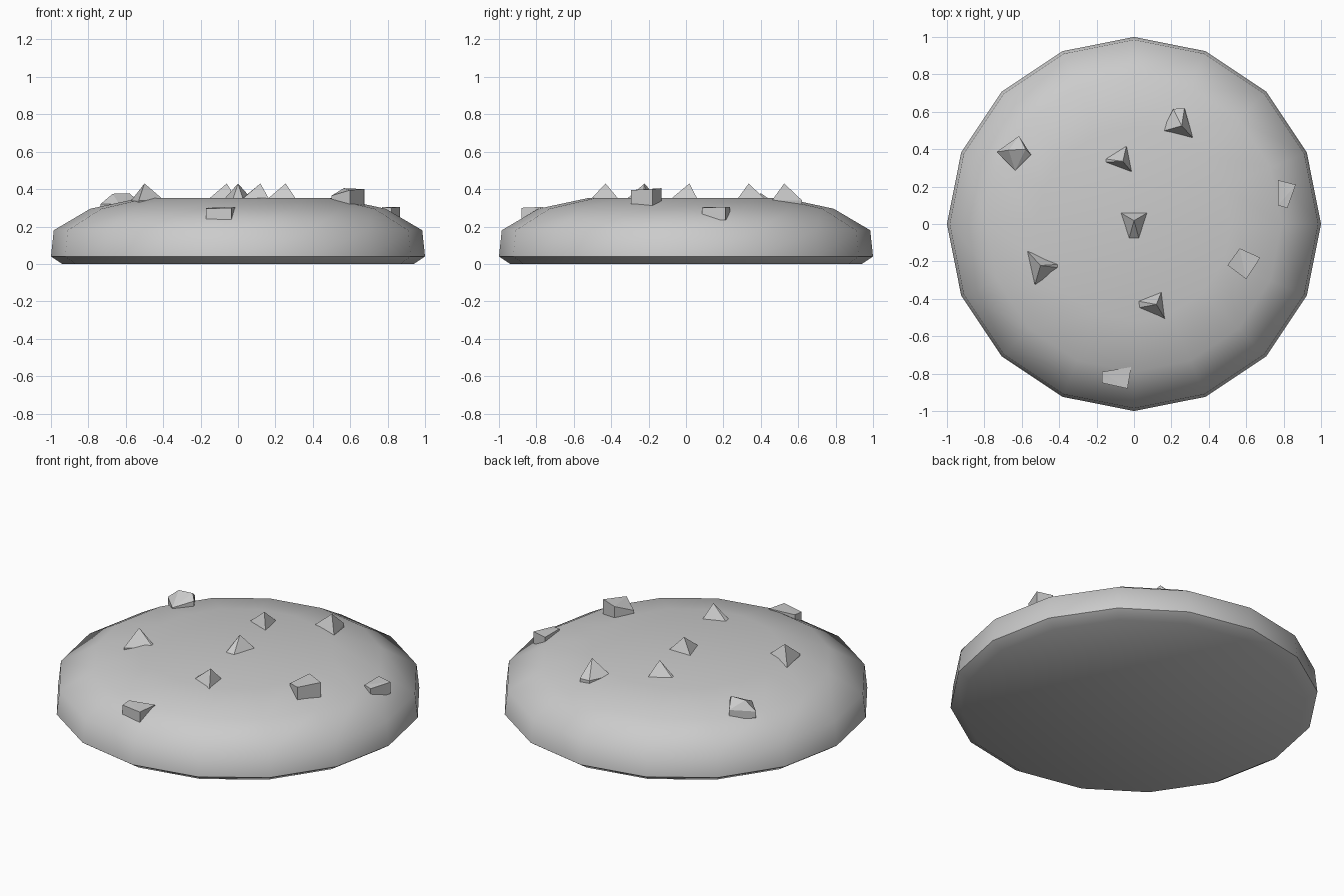
import bpy, bmesh, math

if "Cube" in bpy.data.objects:
    bpy.data.objects.remove(bpy.data.objects["Cube"])

SIDES = 16


def add_object(name, bm):
    bmesh.ops.recalc_face_normals(bm, faces=bm.faces)
    mesh = bpy.data.meshes.new(name)
    bm.to_mesh(mesh)
    bm.free()
    ob = bpy.data.objects.new(name, mesh)
    bpy.context.collection.objects.link(ob)
    return ob


# Cookie body: a low-poly profile turned around z
profile = [(0.94, 0.0), (1.0, 0.04), (0.985, 0.18), (0.79, 0.295), (0.52, 0.353)]
bm = bmesh.new()
rings = []
for r, z in profile:
    rings.append([bm.verts.new((r * math.cos(2 * math.pi * i / SIDES),
                                r * math.sin(2 * math.pi * i / SIDES), z))
                  for i in range(SIDES)])
for a, b in zip(rings, rings[1:]):
    for i in range(SIDES):
        j = (i + 1) % SIDES
        bm.faces.new((a[i], a[j], b[j], b[i]))
bm.faces.new(rings[0][::-1])
bm.faces.new(rings[-1])
cookie = add_object("cookie_body", bm)
bpy.context.view_layer.objects.active = cookie
cookie.select_set(True)
bpy.ops.object.shade_smooth_by_angle(angle=math.radians(60))
cookie.select_set(False)


def chip(name, points):
    bm = bmesh.new()
    for p in points:
        bm.verts.new(p)
    res = bmesh.ops.convex_hull(bm, input=bm.verts)
    bmesh.ops.dissolve_limit(bm, angle_limit=math.radians(3),
                             verts=bm.verts, edges=bm.edges)
    return add_object(name, bm)


# Pointed chips: wedge-shaped foot (wide edge, narrow edge) and a peak
pointed = [
    ([(-.08, .065), (.08, .065), (.03, -.09), (-.03, -.09)], (0, .018)),
    ([(-.037, .43), (-.005, .27), (-.165, .33), (-.165, .35)], (-.06, .335)),
    ([(.15, .495), (.315, .46), (.27, .62), (.21, .615)], (.255, .525)),
    ([(.15, -.355), (.17, -.515), (.015, -.45), (.01, -.41)], (.12, -.43)),
    ([(-.57, -.145), (-.53, -.325), (-.395, -.235), (-.395, -.215)], (-.5, -.222)),
]
for n, (foot, peak) in enumerate(pointed):
    pts = [(x, y, z) for x, y in foot for z in (.29, .34)]
    chip(f"pointed_chip_{n + 1}", pts + [(*peak, .43)])

# Blocky chips: tilted upper corners, walls running down into the cookie
blocky = [
    ([(.565, -.13, .405), (.675, -.18, .40), (.60, -.295, .395), (.50, -.22, .365)], .31),
    ([(.77, .235, .305), (.865, .21, .305), (.82, .085, .30), (.77, .10, .305)], .235),
    ([(-.17, -.79, .30), (-.015, -.765, .305), (-.035, -.88, .30), (-.17, -.85, .295)], .235),
    ([(-.615, .47, .33), (-.55, .37, .35), (-.635, .285, .32), (-.735, .385, .32),
      (-.67, .395, .375), (-.58, .40, .378)], .28),
]
for n, (top, low) in enumerate(blocky):
    chip(f"block_chip_{n + 1}", top + [(x, y, low) for x, y, z in top])
